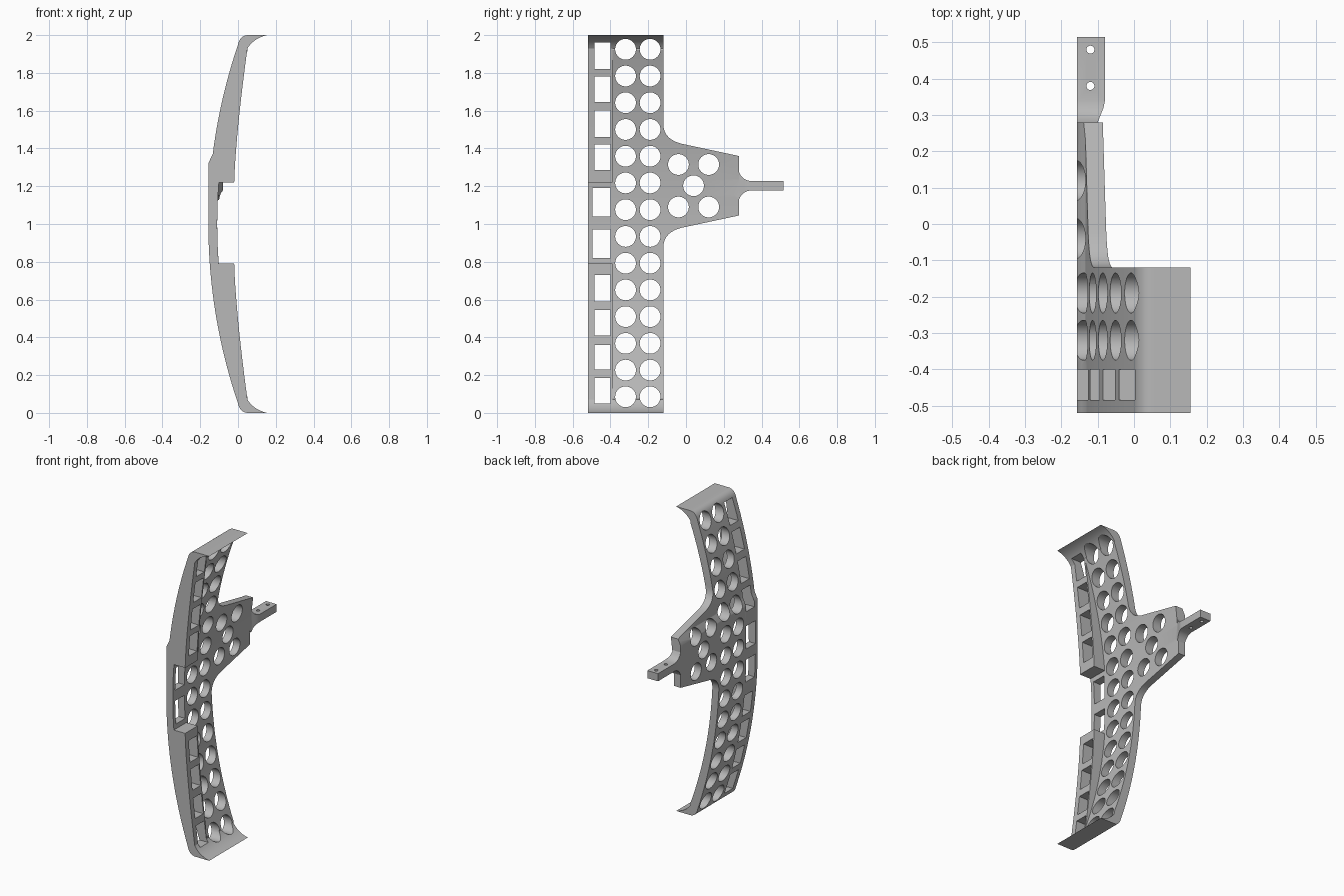
import bpy, bmesh, math
from mathutils import Vector

cube = bpy.data.objects.get("Cube")
if cube:
    bpy.data.objects.remove(cube, do_unlink=True)

grey = bpy.data.materials.new("light grey")
grey.use_nodes = True
grey.diffuse_color = (0.48, 0.48, 0.48, 1)
grey.node_tree.nodes["Principled BSDF"].inputs["Base Color"].default_value = (0.48, 0.48, 0.48, 1)


def loft(name, sections, helper=False):
    """Solid skinned through matching rings of points."""
    bm = bmesh.new()
    rings = [[bm.verts.new(p) for p in s] for s in sections]
    n = len(rings[0])
    for a, b in zip(rings, rings[1:]):
        for i in range(n):
            j = (i + 1) % n
            bm.faces.new((a[i], a[j], b[j], b[i]))
    bm.faces.new(rings[0])
    bm.faces.new(rings[-1])
    bmesh.ops.recalc_face_normals(bm, faces=bm.faces)
    mesh = bpy.data.meshes.new(name)
    bm.to_mesh(mesh)
    bm.free()
    mesh.materials.append(grey)
    ob = bpy.data.objects.new(name, mesh)
    bpy.context.collection.objects.link(ob)
    ob.hide_render = helper
    return ob


def extrude_y(name, prof, y0, y1):
    return loft(name, [[(x, y, z) for x, z in prof] for y in (y0, y1)])


def extrude_x(name, prof):
    return loft(name, [[(x, y, z) for y, z in prof] for x in (-0.4, 0.4)], True)


def circle(y, z, r, n=40):
    return [(y + r * math.cos(t * math.tau / n), z + r * math.sin(t * math.tau / n)) for t in range(n)]


def bezier(a, c, b, n=10):
    a, b, c = Vector(a), Vector(b), Vector(c)
    return [tuple((1 - t) ** 2 * a + 2 * t * (1 - t) * c + t * t * b) for t in (i / n for i in range(n + 1))]


def boolean(ob, other, op):
    """Apply a boolean and remove the operand."""
    mod = ob.modifiers.new(op, "BOOLEAN")
    mod.object, mod.operation, mod.solver = other, op, "EXACT"
    bpy.context.view_layer.objects.active = ob
    bpy.ops.object.modifier_apply(modifier=mod.name)
    bpy.data.objects.remove(other, do_unlink=True)


def arc(x, radius, d):
    return x + radius - math.sqrt(radius * radius - d * d)


def flip(pts):
    return [(x, 2 - z) for x, z in reversed(pts)]


# Bowed outer skin, with a flat pad above the middle
def outer(d):
    return (arc(-0.157, 2.95, d), 1 + d)


def inner(d):
    return (arc(-0.11, 2.7, d), 1 + d)


def span(a, b, n=14):
    return [a + (b - a) * i / n for i in range(n + 1)]


tip = bezier((0.0, 1.95), (0.012, 2), (0.055, 2)) + bezier((0.155, 2), (0.085, 1.985), (0.05, 1.93))
bow = [outer(d) for d in span(0, 0.94, 20)]
skin = flip(bow) + [(-0.157, 1.32), (-0.146, 1.345)] + [outer(d) for d in span(0.37, 0.94)]
shell = skin + tip

# Plate and rib share the outer skin and both tips
plate_in = [inner(d) for d in span(0.92, -0.92, 40)]
plate = extrude_y("curved_panel", shell + plate_in + flip(tip), -0.39, 0.28)


def rib_edge(step):
    return [(-0.02 + 0.07 * t ** 1.4, 1 + step + t * (0.93 - step)) for t in span(0, 1, 12)]


rib_in = rib_edge(0.22)[:-1][::-1] + [inner(d) for d in span(0.22, -0.21)] + flip(rib_edge(0.21)[:-1][::-1])
rib = extrude_y("front_rib", shell + rib_in + flip(tip), -0.52, -0.39)

# Side outline: tall strip with a filleted, tapering rear wing
mid = 1.2025
upper = bezier((-0.12, 1.53), (-0.12, 1.44), (0.0, 1.42)) + [(0.28, 1.36)]
lower = [(y, 2 * mid - z) for y, z in reversed(upper)]
outline = [(-0.6, -0.1), (-0.6, 2.1), (-0.12, 2.1)] + upper + lower + [(-0.12, -0.1)]
boolean(plate, extrude_x("outline_cutter", outline), "INTERSECT")

# Rear tab flaring out of the wing
sections = []
for y, half, x in ((0.24, 0.03, -0.108), (0.28, 0.075, -0.1), (0.29, 0.054, -0.096), (0.305, 0.038, -0.09),
                   (0.32, 0.03, -0.084), (0.34, 0.025, -0.08), (0.515, 0.025, -0.08)):
    sections.append([(-0.157, y, mid - half), (x, y, mid - half), (x, y, mid + half), (-0.157, y, mid + half)])
tab = loft("rear_tab", sections)
for y in (0.38, 0.48):
    hole = loft("pin_hole", [[(px, py, z) for px, py in circle(-0.12, y, 0.011, 20)] for z in (1, 1.4)], True)
    boolean(tab, hole, "DIFFERENCE")

boolean(plate, tab, "UNION")

# Round lightening holes: two columns on the strip, five on the wing
holes = [(y, 0.085 + i * 1.84 / 13) for y in (-0.32, -0.19) for i in range(14)]
holes += [(0.04, mid)] + [(y, mid + s * 0.1125) for y in (-0.04, 0.12) for s in (-1, 1)]
for y, z in holes:
    boolean(plate, extrude_x("round_cutter", circle(y, z, 0.055)), "DIFFERENCE")

# Rectangular windows along the rib
for z0, z1 in ((0.05, 0.185), (0.23, 0.36), (0.41, 0.545), (0.59, 0.73), (0.82, 0.97),
               (1.04, 1.19), (1.285, 1.42), (1.46, 1.6), (1.645, 1.78), (1.82, 1.96)):
    y0 = -0.495 if 0.8 < z0 < 1.2 else -0.485
    box = [(y0, z0), (-0.4, z0), (-0.4, z1), (y0, z1)]
    boolean(rib, extrude_x("window_cutter", box), "DIFFERENCE")

boolean(plate, rib, "UNION")

bpy.ops.object.select_all(action="DESELECT")
plate.select_set(True)
bpy.context.view_layer.objects.active = plate
bpy.ops.object.shade_smooth_by_angle(angle=math.radians(25))
